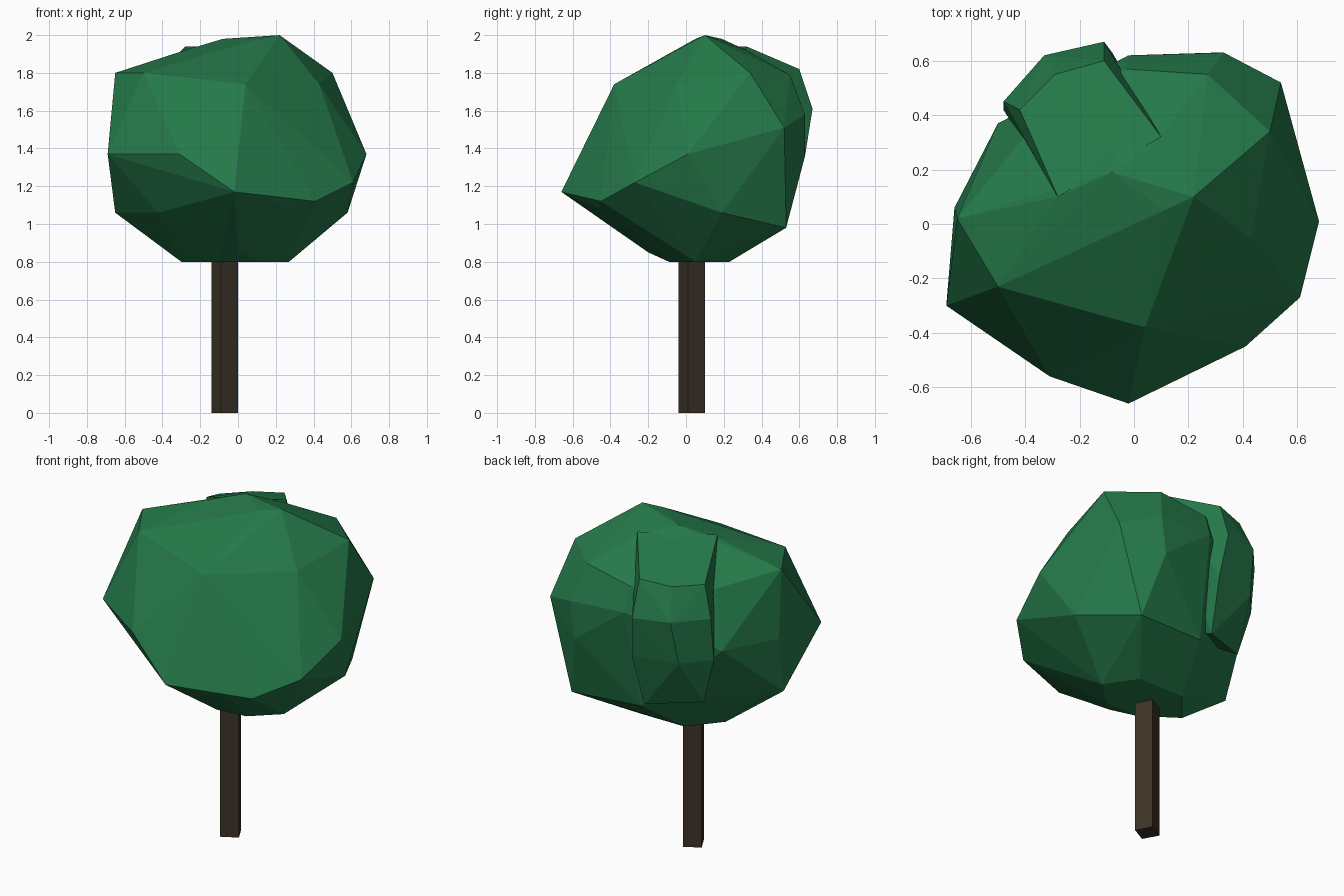
import bpy
import bmesh
from mathutils import Matrix, Vector


def make_material(name, colour):
    material = bpy.data.materials.new(name)
    material.use_nodes = True
    material.diffuse_color = (*colour, 1)
    shader = material.node_tree.nodes["Principled BSDF"]
    shader.inputs["Base Color"].default_value = (*colour, 1)
    shader.inputs["Roughness"].default_value = 0.9
    return material


def add_object(name, bm, material):
    mesh = bpy.data.meshes.new(name)
    bmesh.ops.recalc_face_normals(bm, faces=bm.faces)
    bm.to_mesh(mesh)
    bm.free()
    mesh.materials.append(material)
    obj = bpy.data.objects.new(name, mesh)
    bpy.context.scene.collection.objects.link(obj)
    return obj


def add_clump(name, corners, material):
    """Faceted leaf mass stretched tightly over its corner points."""
    bm = bmesh.new()
    for corner in corners:
        bm.verts.new(corner)
    result = bmesh.ops.convex_hull(bm, input=bm.verts[:])
    unused = {v for v in result["geom_interior"] + result["geom_unused"]
              if isinstance(v, bmesh.types.BMVert)}
    bmesh.ops.delete(bm, geom=list(unused), context="VERTS")
    return add_object(name, bm, material)


cube = bpy.data.objects.get("Cube")
if cube:
    bpy.data.objects.remove(cube, do_unlink=True)

leaf_green = make_material("leaf green", (0.018, 0.19, 0.067))
bark_brown = make_material("bark brown", (0.045, 0.032, 0.019))

# Main crown, listed from the top down
crown_top = [
    (.22, .1, 2), (.11, .05, 1.98), (-.08, .19, 1.98), (-.28, .1, 1.92),
    (.1, .32, 1.92), (-.5, -.23, 1.8), (.04, -.38, 1.74), (.43, -.05, 1.74),
    (.5, .34, 1.8), (.27, .55, 1.79), (-.03, .57, 1.74), (-.65, .02, 1.8),
    (-.42, .3, 1.73),
]
crown_middle = [
    (.54, .52, 1.51), (.33, .63, 1.58), (-.02, .62, 1.6), (-.31, -.56, 1.37),
    (-.69, -.3, 1.37), (.68, .01, 1.37), (.3, .63, 1.36), (-.66, .06, 1.4),
    (-.5, .37, 1.4), (-.02, -.66, 1.17), (.41, -.45, 1.12), (.61, -.27, 1.22),
    (.28, -.46, 1.08),
]
crown_bottom = [
    (.58, .19, 1.06), (-.65, 0, 1.06), (-.42, -.25, 1.06), (.39, .53, .98),
    (-.05, .5, 1), (0, -.2, .85), (.27, .05, .8), (-.3, .05, .8),
    (.12, -.09, .8), (-.1, -.09, .8), (.15, .23, .8), (-.15, .23, .8),
]
add_clump("main_crown", crown_top + crown_middle + crown_bottom, leaf_green)

# Smaller clump bulging out at the back of the crown
back_clump = [
    (-.28, .1, 1.94), (.1, .32, 1.94), (-.11, .6, 1.82), (-.29, .55, 1.8),
    (-.42, .42, 1.8), (-.11, .67, 1.61), (-.33, .62, 1.62), (-.48, .45, 1.62),
    (-.08, .63, 1.36), (-.35, .57, 1.36), (-.48, .42, 1.36), (-.1, .54, 1.04),
    (-.4, .4, 1.08), (-.1, .2, 1.2),
]
add_clump("back_clump", back_clump, leaf_green)

# Square trunk, turned slightly about its own axis
bm = bmesh.new()
bmesh.ops.create_cube(bm, size=1)
placement = (Matrix.Translation(Vector((-.07, .03, .45)))
             @ Matrix.Rotation(.5, 4, "Z")
             @ Matrix.Diagonal((.103, .103, .9, 1)))
bmesh.ops.transform(bm, matrix=placement, verts=bm.verts)
add_object("trunk", bm, bark_brown)
